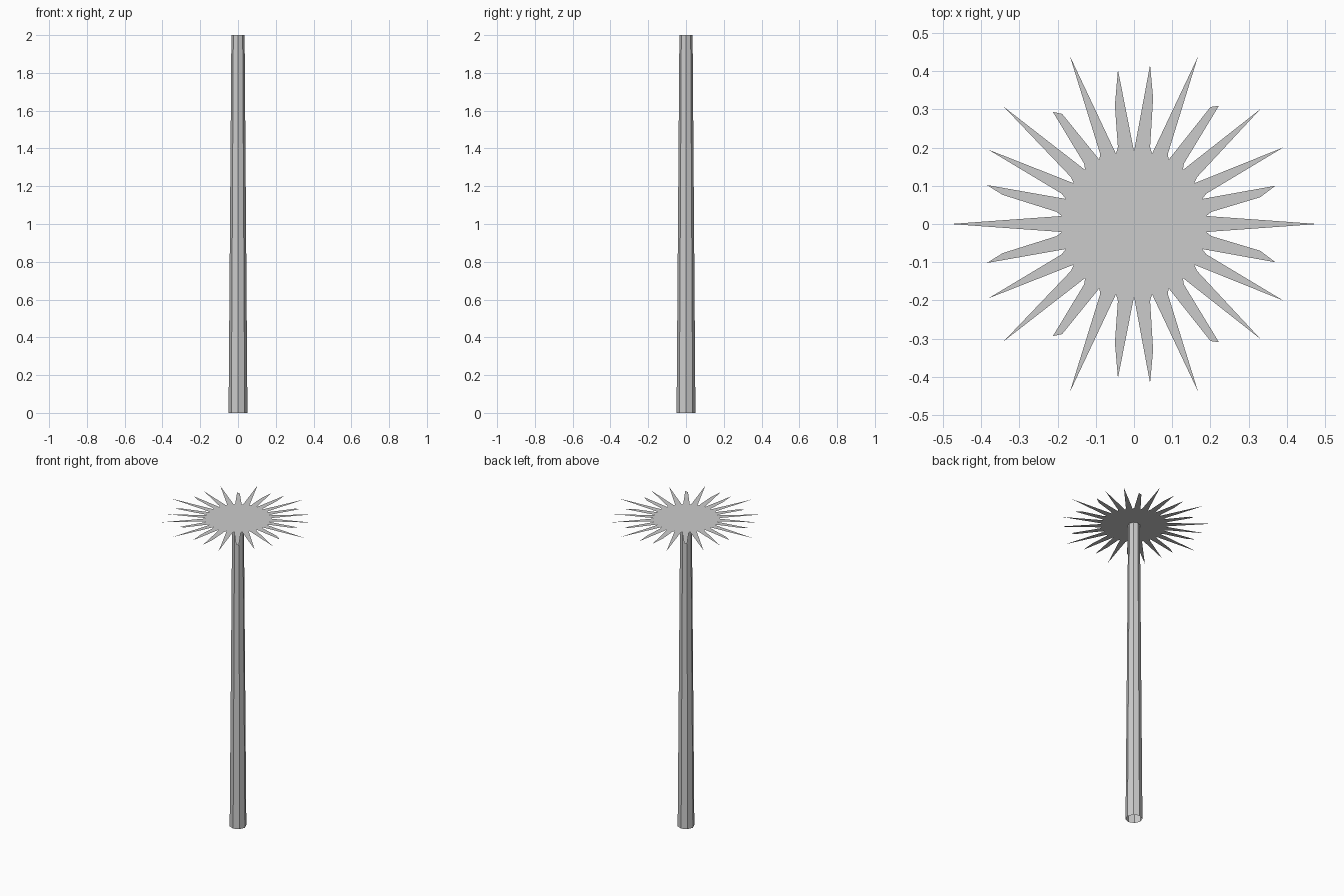
import bpy
import bmesh
from math import cos, sin, radians
from mathutils import Vector

HEIGHT = 2.0
SPIKES = 26

cube = bpy.data.objects.get("Cube")
if cube:
    bpy.data.objects.remove(cube, do_unlink=True)

# One plain grey for the whole model
grey = bpy.data.materials.new("light_grey")
grey.use_nodes = True
colour = (0.6, 0.6, 0.6, 1)
grey.diffuse_color = colour
grey.node_tree.nodes["Principled BSDF"].inputs["Base Color"].default_value = colour


def add_object(name, bm):
    mesh = bpy.data.meshes.new(name)
    bm.to_mesh(mesh)
    bm.free()
    mesh.materials.append(grey)
    obj = bpy.data.objects.new(name, mesh)
    bpy.context.collection.objects.link(obj)


def polar(radius, degrees):
    angle = radians(degrees)
    return Vector((radius * cos(angle), radius * sin(angle), HEIGHT))


# Trunk: open, tapered tube with eight flat sides
bm = bmesh.new()
bmesh.ops.create_cone(bm, cap_ends=False, segments=8,
                      radius1=0.05, radius2=0.035, depth=HEIGHT)
bmesh.ops.translate(bm, verts=bm.verts, vec=(0, 0, HEIGHT / 2))
add_object("trunk", bm)

# Crown: flat disc of leaf spikes; each entry lists the (x, y) tip corners
half_tips = [
    [(.48, 0)],
    [(.33, .07), (.37, .1)],
    [(.39, .2)],
    [(.33, .3)],
    [(.222, .309), (.2, .306)],
    [(.167, .437)],
    [(.05, .33), (.042, .416)],
    [(-.042, .403), (-.05, .31)],
    [(-.168, .44)],
    [(-.188, .288), (-.212, .293)],
    [(-.34, .306)],
    [(-.38, .194)],
    [(-.385, .102), (-.343, .076)],
    [(-.48, 0)],
]

# Half outline: tips joined by small chamfered notches
step = 360 / SPIKES
outline = []
for i, tips in enumerate(half_tips):
    outline += [Vector((x, y, HEIGHT)) for x, y in tips]
    middle = (i + 0.5) * step
    if i < SPIKES // 4:
        outline += [polar(0.19, middle - 0.6), polar(0.205, middle + 2)]
    elif i == SPIKES // 4:
        outline.append(polar(0.19, middle))
    elif i < len(half_tips) - 1:
        outline += [polar(0.205, middle - 2), polar(0.19, middle + 0.6)]

# The other half mirrors the first across the x axis
mirrored = [Vector((p.x, -p.y, p.z)) for p in reversed(outline[1:-1])]
bm = bmesh.new()
face = bm.faces.new([bm.verts.new(p) for p in outline + mirrored])
face.normal_update()
bmesh.ops.triangulate(bm, faces=[face], ngon_method='EAR_CLIP')
add_object("leaf_crown", bm)
